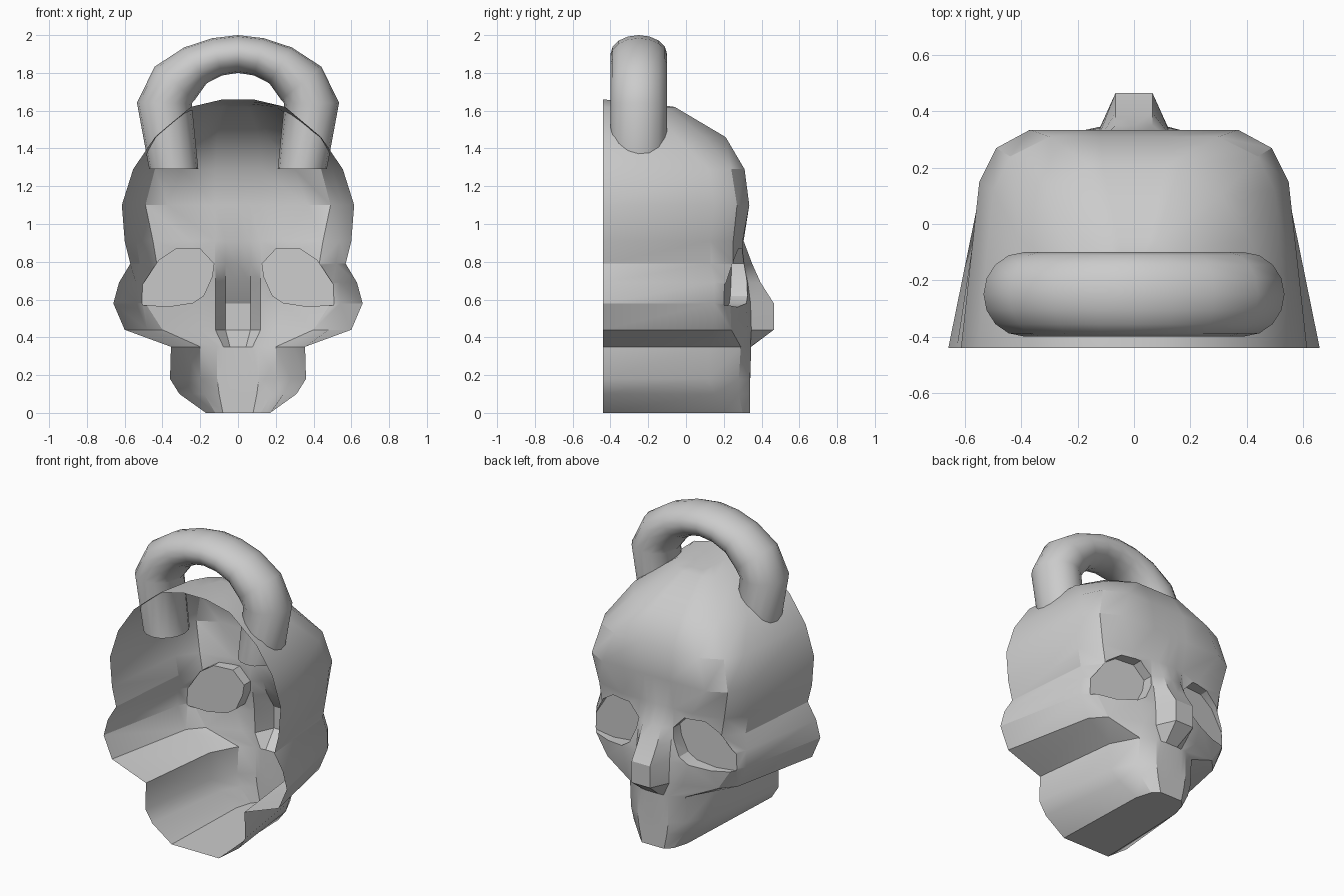
import bpy, bmesh, math
from mathutils import Vector

if "Cube" in bpy.data.objects:
    bpy.data.objects.remove(bpy.data.objects["Cube"])

BACK = -0.44


def make_object(name, verts, faces):
    bm = bmesh.new()
    vs = [bm.verts.new(v) for v in verts]
    for f in faces:
        bm.faces.new([vs[i] for i in f])
    bmesh.ops.recalc_face_normals(bm, faces=bm.faces[:])
    mesh = bpy.data.meshes.new(name)
    bm.to_mesh(mesh)
    bm.free()
    ob = bpy.data.objects.new(name, mesh)
    bpy.context.collection.objects.link(ob)
    return ob


def loft(rings, closed=True, caps=True):
    n = len(rings[0])
    verts = [v for r in rings for v in r]
    faces = []
    for k in range(len(rings) - 1):
        for i in range(n if closed else n - 1):
            j = (i + 1) % n
            faces.append((k*n + i, k*n + j, (k+1)*n + j, (k+1)*n + i))
    if caps:
        faces += [tuple(range(n))[::-1], tuple(range((len(rings)-1)*n, len(rings)*n))]
    return verts, faces


def smooth(ob, angle=30):
    bpy.ops.object.select_all(action='DESELECT')
    bpy.context.view_layer.objects.active = ob
    ob.select_set(True)
    bpy.ops.object.shade_smooth_by_angle(angle=math.radians(angle))


# skull: level z, rear half width, side corner, front corner, flat front edge, nose y
levels = [
    (0.00, .17, (.15, .20), (.12, .30), (.08, .34), .34),
    (0.10, .31, (.24, .15), (.18, .28), (.10, .34), .34),
    (0.18, .36, (.28, .12), (.20, .28), (.11, .34), .34),
    (0.35, .355, (.29, .12), (.20, .29), (.11, .34), .345),
    (0.44, .60, (.48, .15), (.40, .24), (.20, .325), .465),
    (0.58, .66, (.54, .15), (.49, .235), (.24, .32), .465),
    (0.69, .63, (.54, .15), (.48, .24), (.22, .315), .395),
    (0.79, .57, (.52, .13), (.43, .25), (.21, .30), .35),
    (0.91, .60, (.54, .13), (.45, .25), (.25, .30), .305),
    (1.10, .615, (.55, .15), (.49, .27), (.37, .335), .335),
    (1.29, .555, (.50, .12), (.44, .24), (.30, .31), .31),
    (1.46, .44, (.41, -.05), (.31, .10), (.16, .21), .21),
    (1.62, .25, (.20, -.20), (.14, -.10), (.08, -.06), -.06),
    (1.66, .08, (.075, -.30), (.06, -.20), (.04, -.12), -.12),
]
rings = []
for z, wb, a, b, c, yn in levels:
    n1 = min(.12, c[0] * .7)
    half = [(wb, BACK), a, b, c, (n1, c[1] + .15 * (yn - c[1])), (n1 * .55, yn)]
    pts = half + [(0, yn)] + [(-x, y) for x, y in reversed(half)]
    top = z > 1.65
    rings.append([(x, y, z - (.1 * (y - BACK) if top else 0)) for x, y in pts])
skull = make_object("skull_shell", *loft(rings))

# eye sockets, cut as shallow pockets
outline = [(.51, .57), (.505, .68), (.42, .81), (.33, .87), (.20, .87),
           (.125, .79), (.135, .72), (.18, .62), (.24, .58), (.37, .56)]
for s in (1, -1):
    floor = [(s*x, .24 - .1*(x - .13), z) for x, z in outline]
    mouth = [(s*x, .6, z) for x, z in outline]
    cutter = make_object("socket_cutter", *loft([floor, mouth]))
    mod = skull.modifiers.new("socket", 'BOOLEAN')
    mod.operation = 'DIFFERENCE'
    mod.solver = 'EXACT'
    mod.object = cutter
    bpy.context.view_layer.objects.active = skull
    bpy.ops.object.modifier_apply(modifier=mod.name)
    bpy.data.objects.remove(cutter)

# open the flat rear of the shell
bm = bmesh.new()
bm.from_mesh(skull.data)
rear = [f for f in bm.faces if all(abs(v.co.y - BACK) < 1e-4 for v in f.verts)]
bmesh.ops.delete(bm, geom=rear, context='FACES')
bm.to_mesh(skull.data)
bm.free()
smooth(skull)

# arched handle: x, z, radius in the arch plane
half = [(.34, 1.29, .13), (.39, 1.64, .145), (.335, 1.745, .138),
        (.225, 1.84, .112), (.11, 1.885, .102)]
path = half + [(0, 1.90, .10)] + [(-x, z, r) for x, z, r in reversed(half)]
sides = 16
rings = []
for i, (x, z, r) in enumerate(path):
    if i in (0, len(path) - 1):
        nrm = Vector((math.copysign(1, x), 0))
    else:
        p, q = path[i - 1], path[i + 1]
        t = Vector((q[0] - p[0], q[1] - p[1])).normalized()
        nrm = Vector((-t.y, t.x))
        if nrm.dot(Vector((x, z - 1.5))) < 0:
            nrm = -nrm
    ring = []
    for k in range(sides):
        a = 2 * math.pi * k / sides
        c = r * math.cos(a)
        ring.append((x + nrm.x * c, -.25 + .15 * math.sin(a), z + nrm.y * c))
    rings.append(ring)
handle = make_object("handle", *loft(rings, caps=False))
smooth(handle, 50)
